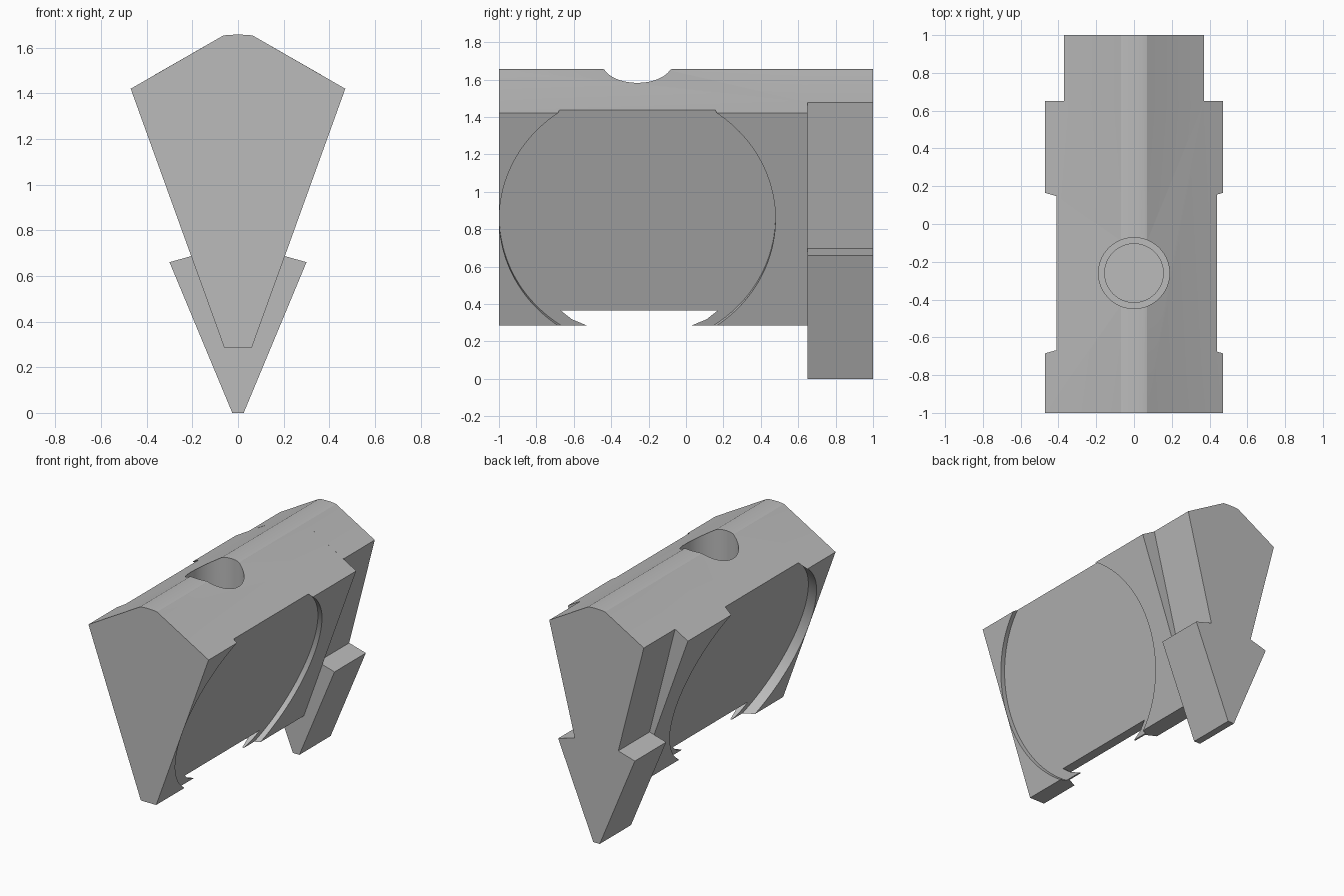
import bpy, bmesh, math
from mathutils import Vector

cube = bpy.data.objects.get("Cube")
if cube:
    bpy.data.objects.remove(cube, do_unlink=True)

grey = bpy.data.materials.new("plain_grey")
grey.use_nodes = True
grey.diffuse_color = (0.5, 0.5, 0.5, 1)
grey.node_tree.nodes["Principled BSDF"].inputs["Base Color"].default_value = (0.5, 0.5, 0.5, 1)


def finish(name, bm):
    bmesh.ops.recalc_face_normals(bm, faces=bm.faces)
    mesh = bpy.data.meshes.new(name)
    bm.to_mesh(mesh)
    bm.free()
    mesh.materials.append(grey)
    obj = bpy.data.objects.new(name, mesh)
    bpy.context.collection.objects.link(obj)
    return obj


def prism(name, points, step):
    """Extrude a closed outline of 3D points along step."""
    bm = bmesh.new()
    face = bm.faces.new([bm.verts.new(p) for p in points])
    ext = bmesh.ops.extrude_face_region(bm, geom=[face])
    moved = [v for v in ext["geom"] if isinstance(v, bmesh.types.BMVert)]
    bmesh.ops.translate(bm, verts=moved, vec=step)
    return finish(name, bm)


def cylinder(name, start, axis, radius, length, sides=96):
    """Cylinder running from start along axis."""
    bm = bmesh.new()
    bmesh.ops.create_cone(bm, cap_ends=True, segments=sides,
                          radius1=radius, radius2=radius, depth=length)
    obj = finish(name, bm)
    axis = Vector(axis).normalized()
    obj.rotation_euler = axis.to_track_quat("Z", "Y").to_euler()
    obj.location = Vector(start) + axis * length / 2
    return obj


def combine(target, other, operation):
    """Apply a boolean, then discard the helper."""
    other.hide_render = True
    bpy.context.view_layer.update()
    mod = target.modifiers.new("combine", "BOOLEAN")
    mod.operation, mod.solver, mod.object = operation, "EXACT", other
    bpy.context.view_layer.objects.active = target
    bpy.ops.object.modifier_apply(modifier=mod.name)
    bpy.data.objects.remove(other, do_unlink=True)


def mirrored(half, y):
    """Right half of an outline, bottom to top, mirrored in x."""
    crown = [(0.07 * math.cos(a), 1.65 + 0.007 * math.sin(a))
             for a in (math.pi * i / 12 for i in range(13))]
    left = [(-x, z) for x, z in reversed(half)]
    return [(x, y, z) for x, z in half + crown + left]


# Wedge body with its rounded ridge
base, eave = Vector((0.06, 0.285)), Vector((0.47, 1.42))
body = prism("wedge_body", mirrored([tuple(base), tuple(eave)], -1), (0, 1.65, 0))

# Rear section: narrow neck above a shouldered pointed foot
rear = prism("rear_foot", mirrored([(0.025, 0), (0.3, 0.66), (0.17, 0.697), (0.37, 1.478)], 0.65),
             (0, 0.35, 0))
combine(body, rear, "UNION")

# Shallow round recess on each sloping side, deeper on the right
slope = (eave - base).normalized()
mid = (base + eave) / 2
for side, depth in ((1, 0.034), (-1, 0.068)):
    normal = Vector((side * slope.y, 0, -slope.x))
    centre = Vector((side * mid.x, -0.26, mid.y))
    combine(body, cylinder("recess_cutter", centre - normal * depth, normal, 0.738, 0.4, 128),
            "DIFFERENCE")

# Slot along the bottom edge between curved lips
slot = [(0.42, 0.365), (0.36, 0.318), (0.28, 0.285), (0.26, 0.2)]
outline = [(-0.5, -0.25 + y, z) for y, z in slot]
outline += [(-0.5, -0.25 - y, z) for y, z in reversed(slot)]
combine(body, prism("slot_cutter", outline, (1, 0, 0)), "DIFFERENCE")

# Stepped round hole in the ridge
for radius, floor in ((0.188, 1.3), (0.155, 1.1)):
    combine(body, cylinder("hole_cutter", (0, -0.26, floor), (0, 0, 1), radius, 0.8), "DIFFERENCE")

bpy.ops.object.select_all(action="DESELECT")
body.select_set(True)
bpy.context.view_layer.objects.active = body
bpy.ops.object.shade_smooth_by_angle(angle=math.radians(20))
